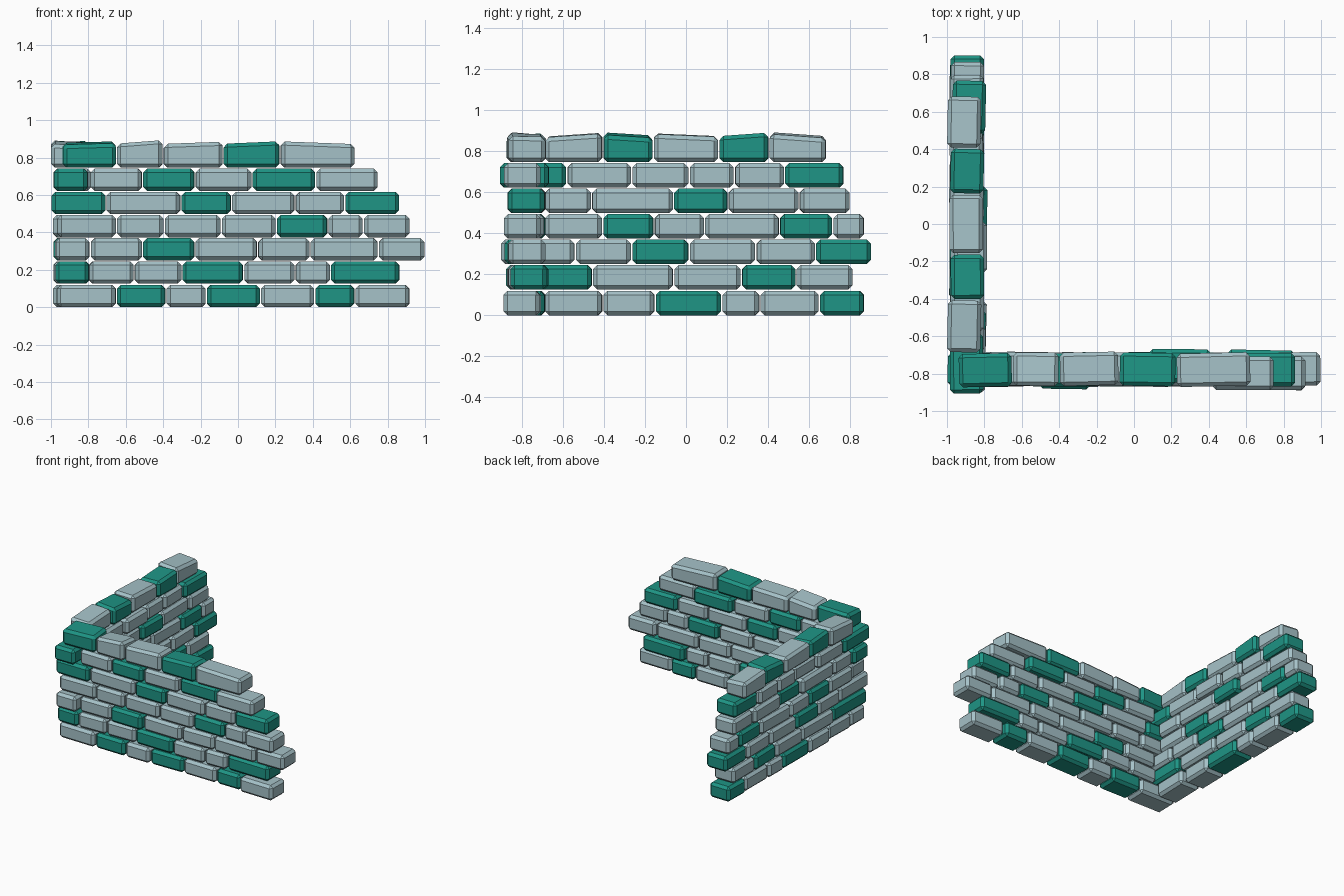
import bpy, bmesh, random
from mathutils import Matrix, Vector

if "Cube" in bpy.data.objects:
    bpy.data.objects.remove(bpy.data.objects["Cube"])

random.seed(4)


def material(name, rgb):
    m = bpy.data.materials.new(name)
    m.diffuse_color = (*rgb, 1)
    m.use_nodes = True
    m.node_tree.nodes["Principled BSDF"].inputs["Base Color"].default_value = m.diffuse_color
    return m


MATS = {"g": material("pale_stone", (0.38, 0.54, 0.58)),
        "t": material("teal_stone", (0.013, 0.30, 0.235))}
PITCH, HEIGHT, DEPTH, GAP, CHAMFER = 0.124, 0.119, 0.178, 0.008, 0.02

# Each course: brick colours and the joints along the wall, in hundredths
FRONT = [
    ("gtgtgtg", [-97, -65, -38.5, -17, 12, 41, 62.5, 92]),
    ("ggtggt", [-80, -55.5, -30, 3, 30.5, 49.5, 86.5]),
    ("gtgggg", [-79, -51, -23, 10.5, 38.5, 75, 100]),
    ("ggggtgg", [-97, -65, -39.5, -9, 20.5, 48, 67, 92]),
    ("tgtggt", [-100, -70.5, -30.5, -3.5, 30.5, 57, 86.5]),
    ("gtgtg", [-79, -51, -23, 7.5, 41.5, 75]),
    ("tggtg", [-94, -65, -40, -8, 22.5, 62.5]),
]
SIDE = [
    ("ggtggt", [-69, -40.5, -15, 17.5, 36, 65, 87]),
    ("tggtg", [-88, -45.5, -6, 27, 53.5, 81.5]),
    ("ggtggt", [-90.5, -54, -26.5, 1.5, 34, 63, 90.5]),
    ("gtggtg", [-69, -40.5, -15.5, 9, 45.5, 71.5, 87]),
    ("ggtgg", [-69, -46, -6, 20.5, 55, 80]),
    ("tggggt", [-91, -58, -26.5, 1.5, 23.5, 48, 77]),
    ("gtgtg", [-69, -40.5, -16, 16, 40.5, 68.5]),
]
# Bricks that stand proud of or behind the wall line: (course, brick) -> shift
FRONT_SHIFT = {(0, 6): -0.02, (1, 5): 0.015, (2, 1): -0.015, (3, 6): -0.02,
               (5, 3): 0.02, (5, 4): -0.02}
SIDE_SHIFT = {(0, 0): 0.015, (1, 0): 0.01, (2, 0): 0.01, (4, 2): 0.02,
              (5, 2): 0.02, (5, 5): 0.012, (6, 0): -0.014, (6, 4): -0.014}


def brick(name, a, b, z, line, shift, along_y, kind, top):
    """Chamfered stone block; top-course stones get a sloped upper face."""
    bm = bmesh.new()
    bmesh.ops.create_cube(bm, size=1)
    h = HEIGHT + (0.008 if top else 0)
    bmesh.ops.scale(bm, vec=(b - a - GAP, DEPTH, h), verts=bm.verts)
    if top:
        sx, sy = random.uniform(-.01, .01), random.uniform(-.008, .008)
        for v in bm.verts:
            if v.co.z > 0:
                v.co.z += .005 + (sx if v.co.x > 0 else -sx) + (sy if v.co.y > 0 else -sy)
    bmesh.ops.bevel(bm, geom=bm.edges[:], offset=CHAMFER, offset_type='OFFSET',
                    segments=1, affect='EDGES')
    yaw = Matrix.Rotation(random.uniform(-.025, .025), 4, 'Z')
    turn = Matrix.Rotation(1.5707963, 4, 'Z') if along_y else Matrix()
    mid = (a + b) / 2
    pos = Vector((line + shift, mid, z + h / 2) if along_y else (mid, line + shift, z + h / 2))
    bmesh.ops.transform(bm, matrix=yaw @ turn, verts=bm.verts)
    me = bpy.data.meshes.new(name)
    bm.to_mesh(me)
    bm.free()
    me.materials.append(MATS[kind])
    ob = bpy.data.objects.new(name, me)
    ob.location = pos
    bpy.context.collection.objects.link(ob)


def wall(name, courses, line, shifts, along_y):
    for r, (kinds, joints) in enumerate(courses):
        for i, kind in enumerate(kinds):
            shift = shifts.get((r, i), random.uniform(-.004, .004))
            brick(f"{name}_course_{r + 1}_brick_{i + 1}", joints[i] / 100,
                  joints[i + 1] / 100, r * PITCH + 0.002 * (r > 0), line, shift,
                  along_y, kind, r == len(courses) - 1)


# Two walls meeting at the front left corner
wall("front_wall", FRONT, -0.778, FRONT_SHIFT, False)
wall("side_wall", SIDE, -0.894, SIDE_SHIFT, True)
